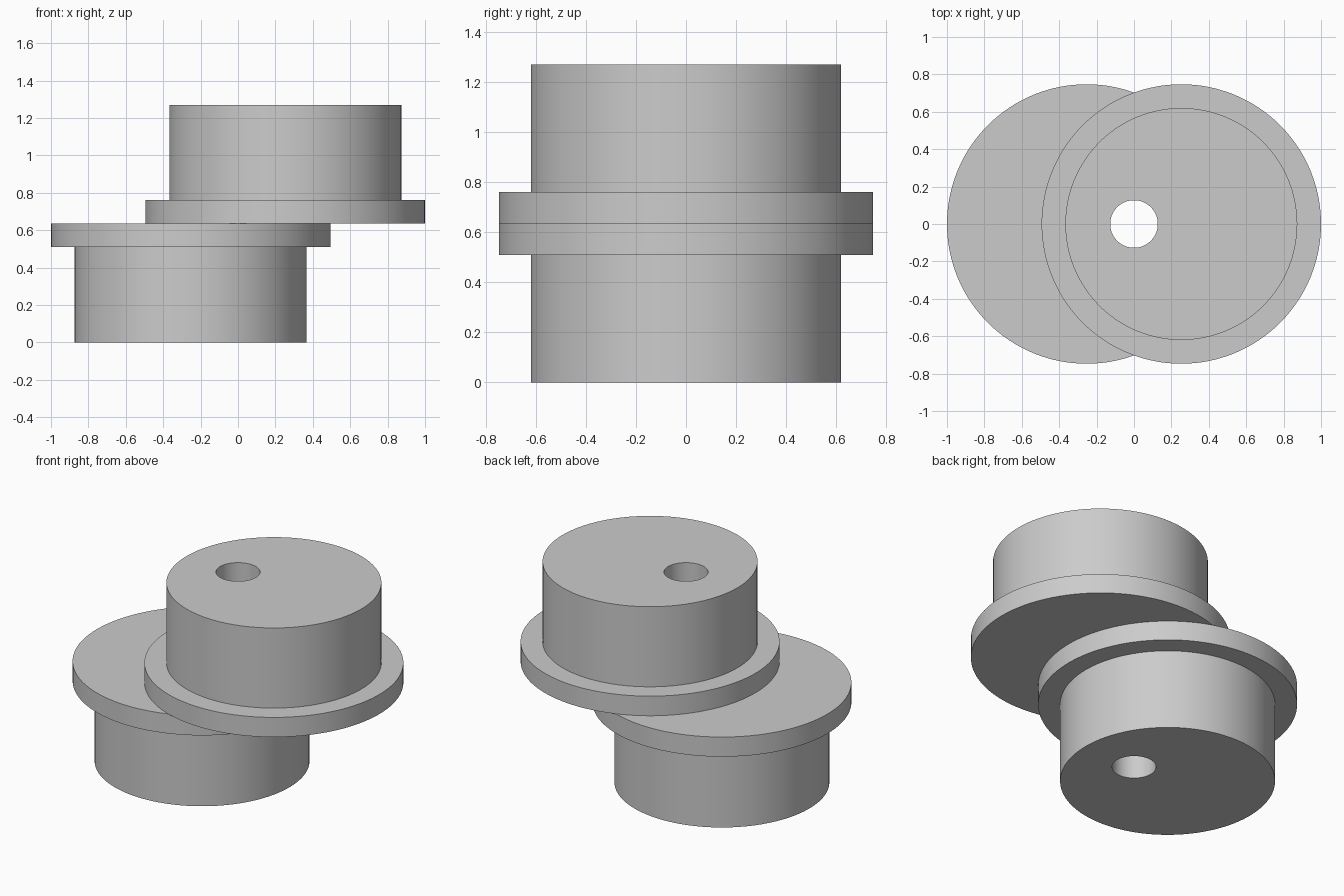
import bpy
import bmesh
import math
from mathutils import Matrix

default = bpy.data.objects.get("Cube")
if default:
    bpy.data.objects.remove(default, do_unlink=True)

SEGMENTS = 128
OFFSET = 0.253          # eccentric distance of each sheave from the bore
DRUM_R, FLANGE_R, BORE_R = 0.62, 0.747, 0.127
FLANGE_Z, MID_Z = 0.51, 0.635

grey = bpy.data.materials.new("plain grey")
grey.use_nodes = True
colour = (0.6, 0.6, 0.6, 1)
grey.diffuse_color = colour
grey.node_tree.nodes["Principled BSDF"].inputs["Base Color"].default_value = colour


def lathe(name, profile, x):
    """Revolve a closed (radius, height) profile about a vertical axis at x."""
    bm = bmesh.new()
    verts = [bm.verts.new((r, 0, z)) for r, z in profile]
    edges = [bm.edges.new(pair) for pair in zip(verts, verts[1:])]
    bmesh.ops.spin(bm, geom=verts + edges, cent=(0, 0, 0), axis=(0, 0, 1),
                   angle=math.tau, steps=SEGMENTS, use_merge=True)
    bmesh.ops.remove_doubles(bm, verts=bm.verts[:], dist=1e-5)
    # Flat caps close the two open ends
    bmesh.ops.holes_fill(bm, edges=[e for e in bm.edges if e.is_boundary], sides=0)
    bmesh.ops.recalc_face_normals(bm, faces=bm.faces[:])
    bmesh.ops.transform(bm, matrix=Matrix.Translation((x, 0, 0)), verts=bm.verts[:])
    mesh = bpy.data.meshes.new(name)
    bm.to_mesh(mesh)
    bm.free()
    mesh.materials.append(grey)
    obj = bpy.data.objects.new(name, mesh)
    bpy.context.collection.objects.link(obj)
    return obj


# Stepped half: drum with a flange at the joint; the upper one is mirrored in z
half = [(DRUM_R, 0), (DRUM_R, FLANGE_Z), (FLANGE_R, FLANGE_Z), (FLANGE_R, MID_Z)]
lower = lathe("lower_flanged_drum", half, -OFFSET)
upper = lathe("upper_flanged_drum", [(r, 2 * MID_Z - z) for r, z in half], OFFSET)

# Shaft bore through both halves
cutter = lathe("bore_cutter", [(BORE_R, -0.2), (BORE_R, 2 * MID_Z + 0.2)], 0)
cutter.hide_render = True

for part in (lower, upper):
    bore = part.modifiers.new("shaft bore", "BOOLEAN")
    bore.operation = "DIFFERENCE"
    bore.solver = "EXACT"
    bore.object = cutter
    bpy.ops.object.select_all(action="DESELECT")
    part.select_set(True)
    bpy.context.view_layer.objects.active = part
    bpy.ops.object.modifier_apply(modifier=bore.name)
    bpy.ops.object.shade_smooth_by_angle(angle=math.radians(30))

bpy.data.objects.remove(cutter, do_unlink=True)
